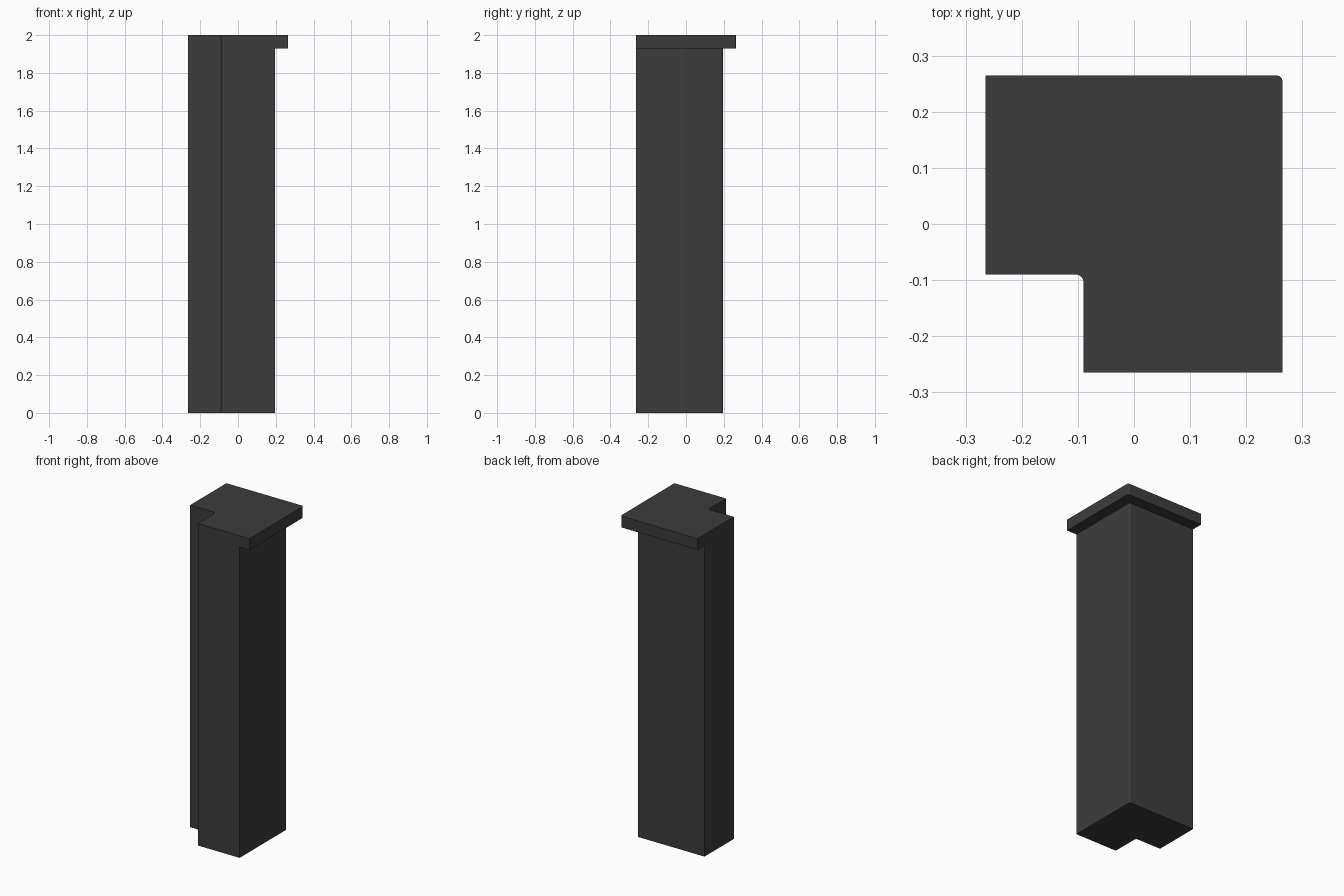
import bpy
import bmesh
from math import cos, sin, pi

cube = bpy.data.objects.get("Cube")
if cube:
    bpy.data.objects.remove(cube, do_unlink=True)

EDGE, NOTCH, BODY, RIM_Z, TOP_Z = 0.265, -0.09, 0.197, 1.93, 2.0

dark_grey = bpy.data.materials.new("dark grey")
dark_grey.use_nodes = True
colour = (0.045, 0.045, 0.045, 1)
dark_grey.diffuse_color = colour
bsdf = dark_grey.node_tree.nodes["Principled BSDF"]
bsdf.inputs["Base Color"].default_value = colour
bsdf.inputs["Roughness"].default_value = 0.8


def arc(centre, radius, start, sweep, steps=6):
    """Quarter-circle points around a corner centre."""
    angles = [start + sweep * i / steps for i in range(steps + 1)]
    return [(centre + radius * cos(a), centre + radius * sin(a)) for a in angles]


def corner_prism(name, outer, z0, z1, outer_radius=0.012, notch_radius=0.014):
    """L-shaped plan with a rounded outer corner and a filleted notch, extruded up."""
    outline = [(-EDGE, NOTCH)]
    outline += arc(NOTCH - notch_radius, notch_radius, pi / 2, -pi / 2)
    outline += [(NOTCH, -EDGE), (outer, -EDGE)]
    outline += arc(outer - outer_radius, outer_radius, 0, pi / 2)
    outline += [(-EDGE, outer)]
    bm = bmesh.new()
    base = bm.faces.new([bm.verts.new((x, y, z0)) for x, y in outline])
    top = bmesh.ops.extrude_face_region(bm, geom=[base])["geom"]
    verts = [v for v in top if isinstance(v, bmesh.types.BMVert)]
    bmesh.ops.translate(bm, verts=verts, vec=(0, 0, z1 - z0))
    bmesh.ops.recalc_face_normals(bm, faces=bm.faces)
    mesh = bpy.data.meshes.new(name)
    bm.to_mesh(mesh)
    bm.free()
    mesh.materials.append(dark_grey)
    obj = bpy.data.objects.new(name, mesh)
    bpy.context.collection.objects.link(obj)
    bpy.ops.object.select_all(action="DESELECT")
    obj.select_set(True)
    bpy.context.view_layer.objects.active = obj
    bpy.ops.object.shade_smooth_by_angle()
    return obj


# Corner column and its overhanging cap
corner_prism("column", BODY, 0, RIM_Z)
corner_prism("cap", EDGE, RIM_Z, TOP_Z)
